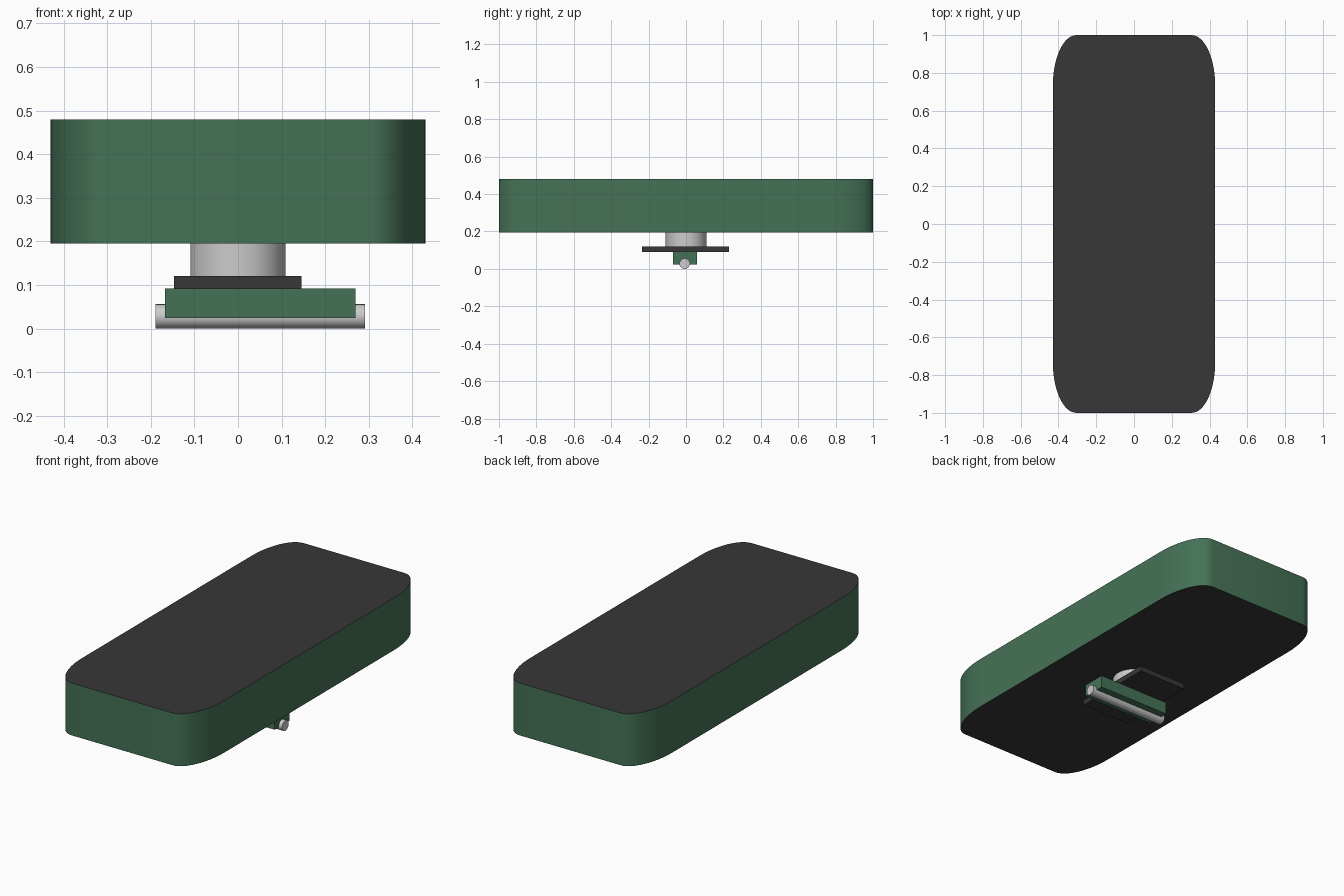
import bpy, bmesh
from math import sin, cos, pi, radians

if "Cube" in bpy.data.objects:
    bpy.data.objects.remove(bpy.data.objects["Cube"])


def material(name, rgb):
    m = bpy.data.materials.new(name)
    m.diffuse_color = (*rgb, 1)
    m.use_nodes = True
    m.node_tree.nodes["Principled BSDF"].inputs["Base Color"].default_value = m.diffuse_color
    return m


GREEN = material("green", (0.06, 0.17, 0.095))
BLACK = material("black", (0.038, 0.038, 0.038))


def smooth(ob, angle=40):
    bpy.ops.object.select_all(action='DESELECT')
    ob.select_set(True)
    bpy.context.view_layer.objects.active = ob
    bpy.ops.object.shade_smooth_by_angle(angle=radians(angle))


def slab(name, x, y, z, rx=0, ry=0, side=None, cap=None, steps=12):
    """Extruded rectangle with elliptical corners; x, y, z are (min, max)."""
    hx, hy = (x[1] - x[0]) / 2, (y[1] - y[0]) / 2
    cx, cy = sum(x) / 2, sum(y) / 2
    n = steps if rx else 0
    bm = bmesh.new()
    ring = []
    for k, (sx, sy) in enumerate(((1, 1), (-1, 1), (-1, -1), (1, -1))):
        for i in range(n + 1):
            a = pi / 2 * (k + i / max(n, 1))
            ring.append(bm.verts.new((cx + sx * (hx - rx) + rx * cos(a),
                                      cy + sy * (hy - ry) + ry * sin(a), z[0])))
    base = bm.faces.new(ring)
    ext = bmesh.ops.extrude_face_region(bm, geom=[base], use_keep_orig=True)
    top = [v for v in ext['geom'] if isinstance(v, bmesh.types.BMVert)]
    bmesh.ops.translate(bm, verts=top, vec=(0, 0, z[1] - z[0]))
    bmesh.ops.recalc_face_normals(bm, faces=bm.faces)
    for f in bm.faces:
        f.material_index = 1 if abs(f.normal.z) > 0.9 else 0
    me = bpy.data.meshes.new(name)
    bm.to_mesh(me)
    bm.free()
    ob = bpy.data.objects.new(name, me)
    bpy.context.collection.objects.link(ob)
    me.materials.append(side)
    me.materials.append(cap or side)
    smooth(ob)
    return ob


def cylinder(name, r, depth, loc, rot=(0, 0, 0)):
    bpy.ops.mesh.primitive_cylinder_add(vertices=48, radius=r, depth=depth,
                                        location=loc, rotation=rot)
    ob = bpy.context.object
    ob.name = name
    smooth(ob)
    return ob


# Padded block: green band, black top and underside
slab("pad_body", (-0.43, 0.43), (-1, 1), (0.195, 0.48), 0.125, 0.27, GREEN, BLACK)

# Short post under the pad
cylinder("mount_post", 0.109, 0.075, (0, 0, 0.1575))

# Mounting plate
slab("mount_plate", (-0.147, 0.146), (-0.235, 0.23), (0.091, 0.121), side=BLACK)

# Crosswise clamp bar and the rod set into its underside
slab("clamp_bar", (-0.168, 0.27), (-0.07, 0.06), (0.024, 0.092), side=GREEN)
cylinder("clamp_rod", 0.028, 0.48, (0.051, -0.007, 0.028), (0, pi / 2, 0))
